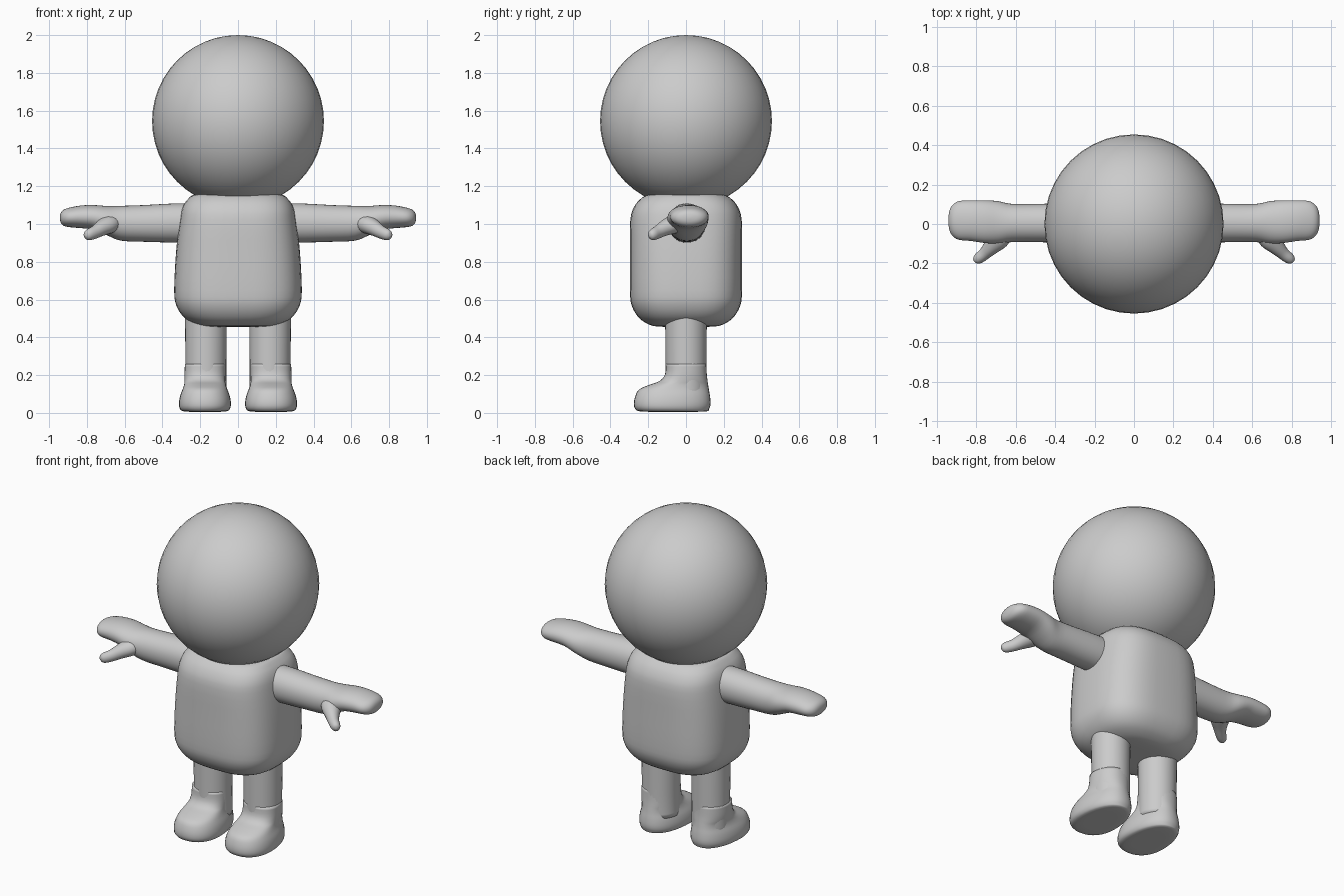
import bpy, bmesh, math
from mathutils import Vector

grey = bpy.data.materials.new("plain grey")
grey.diffuse_color = (0.6, 0.6, 0.6, 1)
X, Y, Z = Vector((1, 0, 0)), Vector((0, 1, 0)), Vector((0, 0, 1))


def finish(ob, mirror=False):
    ob.data.materials.append(grey)
    for p in ob.data.polygons:
        p.use_smooth = True
    if mirror:
        ob.modifiers.new("Mirror", 'MIRROR').use_clip = False


def spline(keys, steps):
    """Catmull-Rom interpolation through the key sections."""
    out = []
    for i in range(len(keys) - 1):
        a, b = keys[max(i - 1, 0)], keys[i]
        c, d = keys[i + 1], keys[min(i + 2, len(keys) - 1)]
        for s in range(steps):
            t = s / steps
            out.append([0.5 * (2 * q + (r - p) * t + (2 * p - 5 * q + 4 * r - w) * t * t
                               + (3 * q - p - 3 * r + w) * t ** 3)
                        for p, q, r, w in zip(a, b, c, d)])
    out.append(list(keys[-1]))
    return out


def loft(name, keys, u, v, power=2.0, steps=3, n=36, taper=0.0, mirror=False):
    """Skin rounded sections (x, y, z, half size on u, half size on v)."""
    bm = bmesh.new()
    rings = []
    for x, y, z, a, b in spline(keys, steps):
        ring = []
        for k in range(n):
            t = 2 * math.pi * k / n
            c, s = math.cos(t), math.sin(t)
            c = math.copysign(abs(c) ** (2 / power), c)
            s = math.copysign(abs(s) ** (2 / power), s)
            ring.append(bm.verts.new(Vector((x, y, z)) + u * a * c * (1 - taper * s) + v * b * s))
        rings.append(ring)
    for r0, r1 in zip(rings, rings[1:]):
        for k in range(n):
            j = (k + 1) % n
            bm.faces.new((r0[k], r0[j], r1[j], r1[k]))
    bm.faces.new(rings[0][::-1])
    bm.faces.new(rings[-1])
    bmesh.ops.recalc_face_normals(bm, faces=bm.faces)
    me = bpy.data.meshes.new(name)
    bm.to_mesh(me)
    bm.free()
    ob = bpy.data.objects.new(name, me)
    bpy.context.collection.objects.link(ob)
    finish(ob, mirror)
    return ob


# Head
bpy.ops.mesh.primitive_uv_sphere_add(segments=40, ring_count=24, radius=0.455, location=(0, 0, 1.545))
head = bpy.context.object
head.name = "head"
finish(head)

# Torso: rounded block, slightly wider at the bottom
loft("torso", [(0, 0, z, a, b) for z, a, b in (
    (0.456, 0.02, 0.02), (0.457, 0.16, 0.15), (0.475, 0.235, 0.21), (0.51, 0.29, 0.255),
    (0.57, 0.327, 0.288), (0.65, 0.338, 0.297), (0.85, 0.328, 0.297), (1.02, 0.309, 0.295),
    (1.09, 0.293, 0.275), (1.135, 0.262, 0.238), (1.157, 0.215, 0.185), (1.162, 0.02, 0.02))],
    X, Y, power=2.9, n=48)

# Legs
loft("legs", [(0.17, 0, z, r, r) for z, r in ((0.1, 0.11), (0.2, 0.108), (0.35, 0.109), (0.56, 0.111))],
     X, Y, mirror=True)

# Feet: flat sole, wide toe, rising into the ankle
loft("feet", [(0.175, (f + h) / 2, z, w, (h - f) / 2) for z, w, f, h in (
    (0.006, 0.02, -0.09, -0.05), (0.007, 0.105, -0.235, 0.1), (0.02, 0.13, -0.268, 0.122),
    (0.05, 0.136, -0.276, 0.13), (0.09, 0.13, -0.268, 0.127), (0.125, 0.117, -0.247, 0.121),
    (0.15, 0.109, -0.19, 0.117), (0.17, 0.107, -0.138, 0.114), (0.205, 0.107, -0.111, 0.11),
    (0.26, 0.105, -0.106, 0.107))],
    X, Y, power=2.25, taper=0.12, mirror=True)

# Arms running into flattened mitten hands
loft("arms", [(x, y, z, a, b) for x, y, z, a, b in (
    (0.22, 0.005, 1.005, 0.1, 0.104), (0.35, 0.005, 1.005, 0.1, 0.103),
    (0.5, 0.005, 1.003, 0.097, 0.097), (0.62, 0.005, 1.004, 0.097, 0.092),
    (0.69, 0.008, 1.017, 0.108, 0.078), (0.76, 0.012, 1.035, 0.108, 0.065),
    (0.83, 0.017, 1.038, 0.103, 0.06), (0.89, 0.018, 1.035, 0.098, 0.052),
    (0.922, 0.018, 1.033, 0.078, 0.043), (0.938, 0.018, 1.033, 0.048, 0.026),
    (0.943, 0.018, 1.033, 0.008, 0.005))],
    Y, Z, power=2.1, mirror=True)

# Thumbs pointing forward, outward and down
d = Vector((0.6, -0.75, -0.3)).normalized()
side = d.cross(Z).normalized()
loft("thumbs", [
    (0.66, -0.02, 1.01, 0.06, 0.05), (0.692, -0.075, 0.995, 0.058, 0.048),
    (0.728, -0.12, 0.975, 0.041, 0.04), (0.757, -0.15, 0.957, 0.032, 0.034),
    (0.785, -0.173, 0.945, 0.029, 0.031), (0.801, -0.188, 0.938, 0.02, 0.022),
    (0.807, -0.194, 0.935, 0.003, 0.003)],
    side, side.cross(d), n=20, mirror=True)
